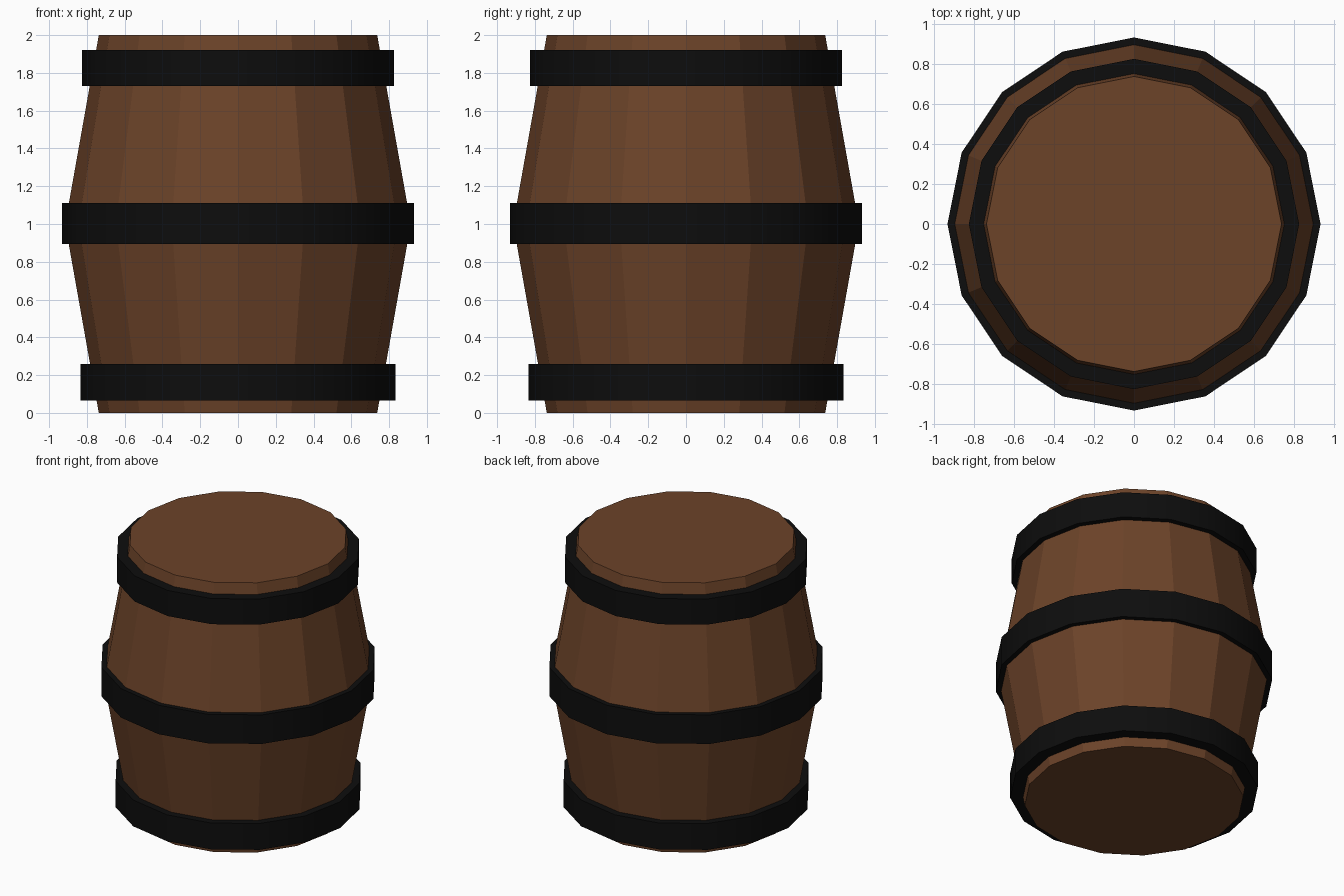
import bpy, bmesh
from math import cos, sin, pi, radians

if "Cube" in bpy.data.objects:
    bpy.data.objects.remove(bpy.data.objects["Cube"])

SIDES = 16


def material(name, rgb):
    m = bpy.data.materials.new(name)
    m.diffuse_color = (*rgb, 1)
    m.use_nodes = True
    m.node_tree.nodes["Principled BSDF"].inputs["Base Color"].default_value = m.diffuse_color
    return m


def lathe(name, profile, mat, closed=False):
    """Revolve (radius, z) points; closed makes a ring, otherwise the ends are capped."""
    bm = bmesh.new()
    rings = [[bm.verts.new((r * cos(2 * pi * i / SIDES), r * sin(2 * pi * i / SIDES), z))
              for i in range(SIDES)] for r, z in profile]
    pairs = list(zip(rings, rings[1:]))
    if closed:
        pairs.append((rings[-1], rings[0]))
    else:
        bm.faces.new(rings[0])
        bm.faces.new(rings[-1])
    for a, b in pairs:
        for i in range(SIDES):
            j = (i + 1) % SIDES
            bm.faces.new((a[i], a[j], b[j], b[i]))
    bmesh.ops.recalc_face_normals(bm, faces=bm.faces)
    mesh = bpy.data.meshes.new(name)
    bm.to_mesh(mesh)
    bm.free()
    mesh.materials.append(mat)
    obj = bpy.data.objects.new(name, mesh)
    bpy.context.collection.objects.link(obj)
    return obj


wood = material("wood", (0.15, 0.056, 0.022))
iron = material("iron", (0.004, 0.004, 0.004))

# Barrel body, widest at the middle
lathe("barrel_body", [(0.737, 0), (0.915, 1.0), (0.737, 2.0)], wood)

# Iron hoops: name, outer radius, inner radius, bottom, top
for name, outer, inner, z0, z1 in (
        ("bottom_hoop", 0.835, 0.74, 0.065, 0.26),
        ("middle_hoop", 0.932, 0.885, 0.895, 1.11),
        ("top_hoop", 0.825, 0.74, 1.73, 1.92)):
    hoop = lathe(name, [(outer, z0), (outer, z1), (inner, z1), (inner, z0)], iron, closed=True)
    # Smooth around the band, sharp at its rims
    bpy.ops.object.select_all(action='DESELECT')
    hoop.select_set(True)
    bpy.context.view_layer.objects.active = hoop
    bpy.ops.object.shade_smooth_by_angle(angle=radians(30))
